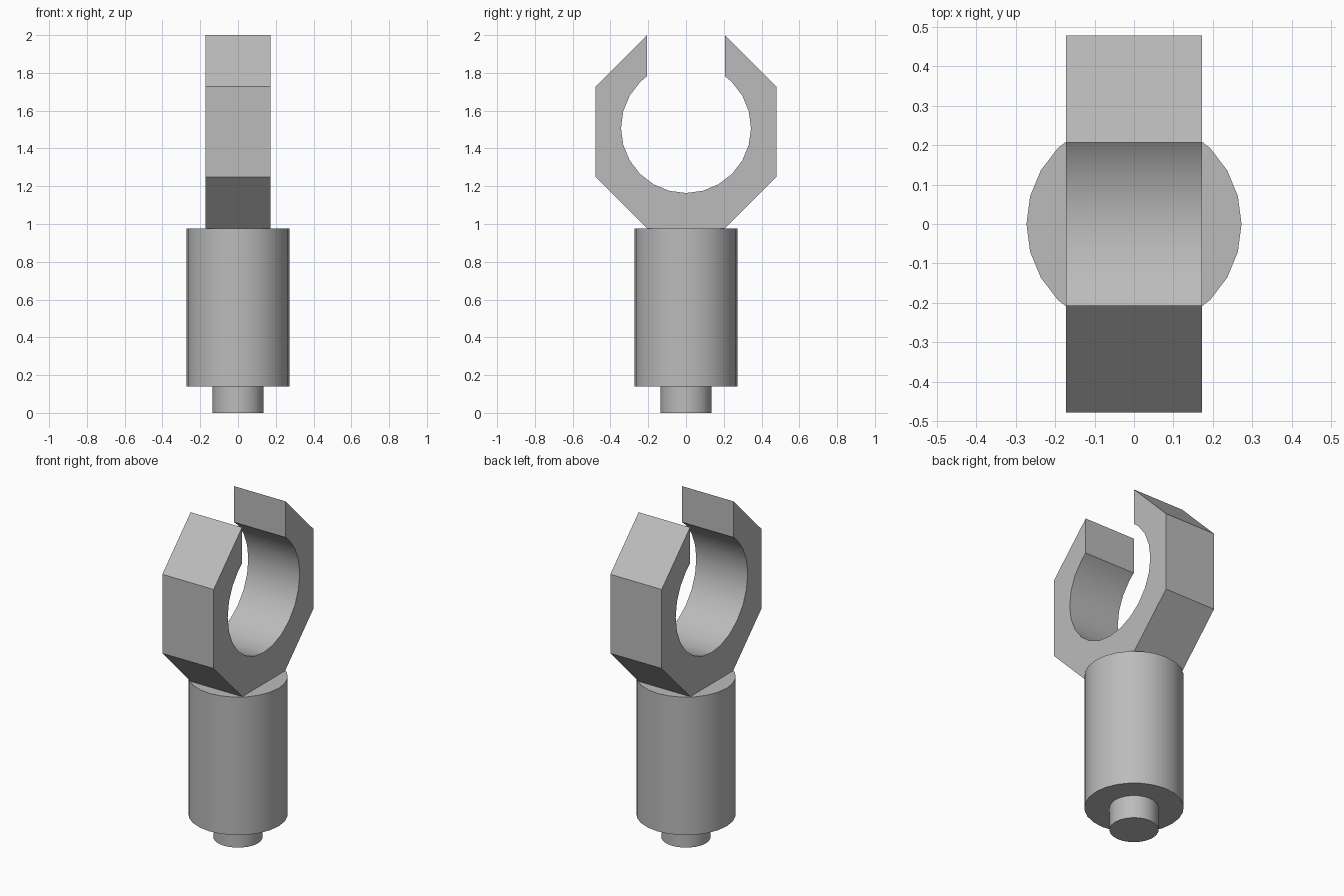
import bpy
import bmesh
import math

cube = bpy.data.objects.get("Cube")
if cube:
    bpy.data.objects.remove(cube, do_unlink=True)

grey = bpy.data.materials.new("plain grey")
grey.use_nodes = True
grey.diffuse_color = (0.5, 0.5, 0.5, 1)
grey.node_tree.nodes["Principled BSDF"].inputs["Base Color"].default_value = (0.5, 0.5, 0.5, 1)


def finish(obj):
    """Apply the colour and smooth the round walls only."""
    obj.data.materials.append(grey)
    bpy.ops.object.select_all(action="DESELECT")
    obj.select_set(True)
    bpy.context.view_layer.objects.active = obj
    bpy.ops.object.shade_smooth_by_angle(angle=math.radians(30))


def cylinder(name, radius, bottom, top):
    bpy.ops.mesh.primitive_cylinder_add(
        vertices=24, radius=radius, depth=top - bottom,
        location=(0, 0, (bottom + top) / 2), rotation=(0, 0, math.pi / 2))
    obj = bpy.context.object
    obj.name = name
    finish(obj)


# Handle and the thin peg under it
cylinder("handle", 0.273, 0.14, 0.975)
cylinder("bottom_peg", 0.135, 0.0, 0.14)

# Open octagonal clip: half outline in (y, z), from the bore's lowest point
# around to the mouth and back down the outside, then mirrored
centre_z, bore, half_width = 1.508, 0.344, 0.172
inner = []
for i in range(10):
    a = math.radians(15 * i)
    inner.append((bore * math.sin(a), centre_z - bore * math.cos(a)))
mouth = [(0.207, 1.782), (0.207, 2.0)]
outer = [(0.478, 1.728), (0.478, 1.25), (0.205, 0.975)]
half = inner + mouth + outer
outline = half + [(-y, z) for y, z in reversed(half[1:])]

bm = bmesh.new()
face = bm.faces.new([bm.verts.new((-half_width, y, z)) for y, z in outline])
extruded = bmesh.ops.extrude_face_region(bm, geom=[face])["geom"]
moved = [v for v in extruded if isinstance(v, bmesh.types.BMVert)]
bmesh.ops.translate(bm, verts=moved, vec=(2 * half_width, 0, 0))
bmesh.ops.recalc_face_normals(bm, faces=bm.faces)
mesh = bpy.data.meshes.new("clip")
bm.to_mesh(mesh)
bm.free()
clip = bpy.data.objects.new("clip", mesh)
bpy.context.collection.objects.link(clip)
finish(clip)
